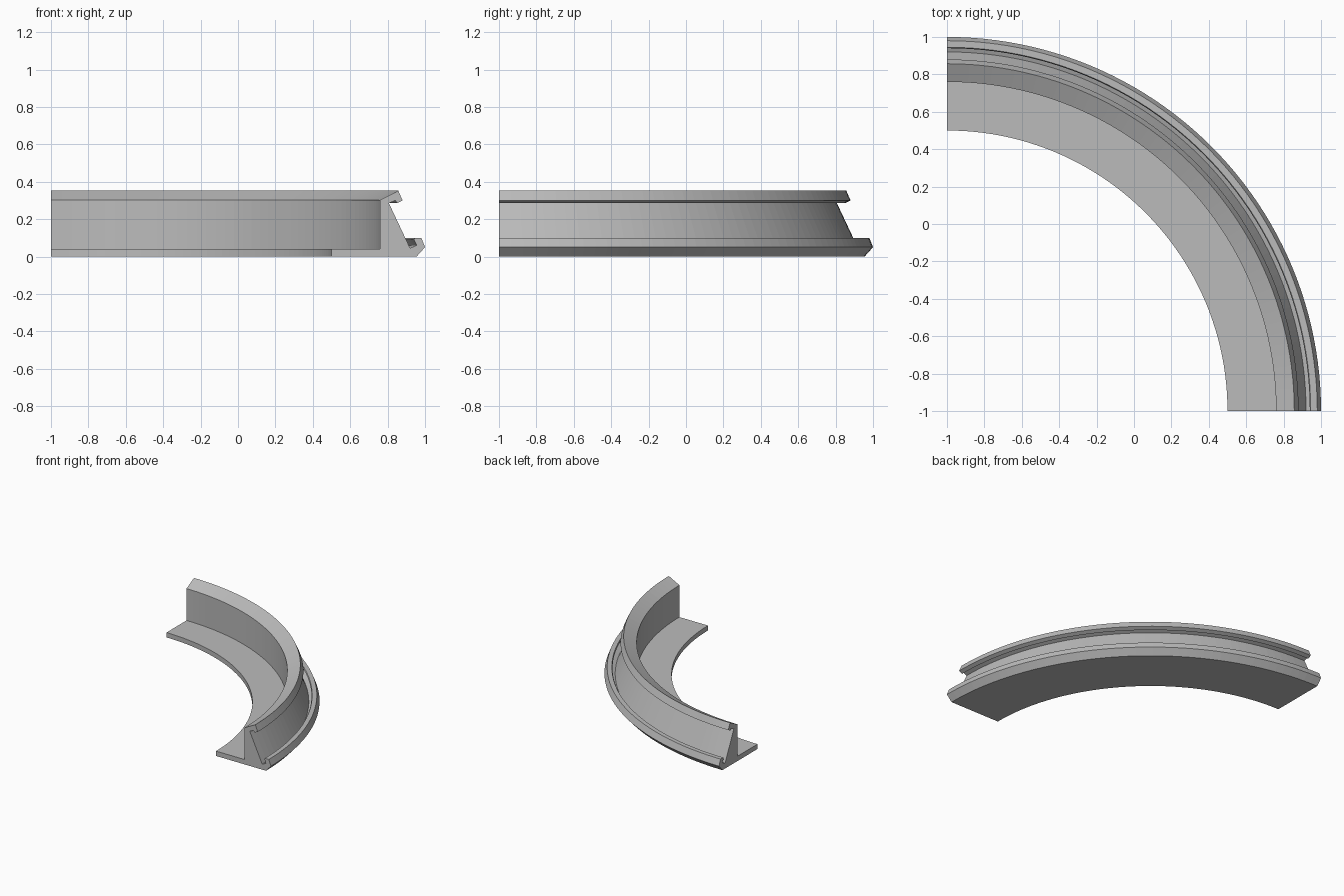
import bpy, bmesh, math
from mathutils import Matrix

cube = bpy.data.objects.get("Cube")
if cube:
    bpy.data.objects.remove(cube, do_unlink=True)

grey = bpy.data.materials.new("plain grey")
colour = (0.5, 0.5, 0.5, 1)
grey.diffuse_color = colour
grey.use_nodes = True
grey.node_tree.nodes["Principled BSDF"].inputs["Base Color"].default_value = colour

SEGMENTS = 48

# Cross-section as (radius, height), running from the inner flange outward
profile = [
    (1.5, 0), (1.955, 0), (2.0, 0.05), (1.98, 0.1),       # base and outer rim
    (1.945, 0.1), (1.94, 0.09), (1.955, 0.06), (1.92, 0.045),  # lower groove
    (1.807, 0.285), (1.842, 0.3), (1.85, 0.285),          # slanted face, upper groove
    (1.88, 0.3), (1.857, 0.352), (1.76, 0.302),           # upper lip and sloped top
    (1.76, 0.04), (1.5, 0.04),                            # inner wall and flange
]

# Quarter ring swept about the corner axis
bm = bmesh.new()
section = bm.faces.new([bm.verts.new((r - 1, -1, z)) for r, z in profile])
bm.faces.ensure_lookup_table()
geom = [section] + list(section.edges) + list(section.verts)
bmesh.ops.spin(bm, geom=geom, cent=(-1, -1, 0), axis=(0, 0, 1),
               angle=math.pi / 2, steps=SEGMENTS, use_duplicate=False)

# Close the starting end if the sweep left it open
rim = [e for e in bm.edges if e.is_boundary]
if rim:
    bmesh.ops.contextual_create(bm, geom=rim)
bmesh.ops.recalc_face_normals(bm, faces=bm.faces)

mesh = bpy.data.meshes.new("curved_rail")
bm.to_mesh(mesh)
bm.free()
mesh.materials.append(grey)
rail = bpy.data.objects.new("curved_rail", mesh)
bpy.context.collection.objects.link(rail)
